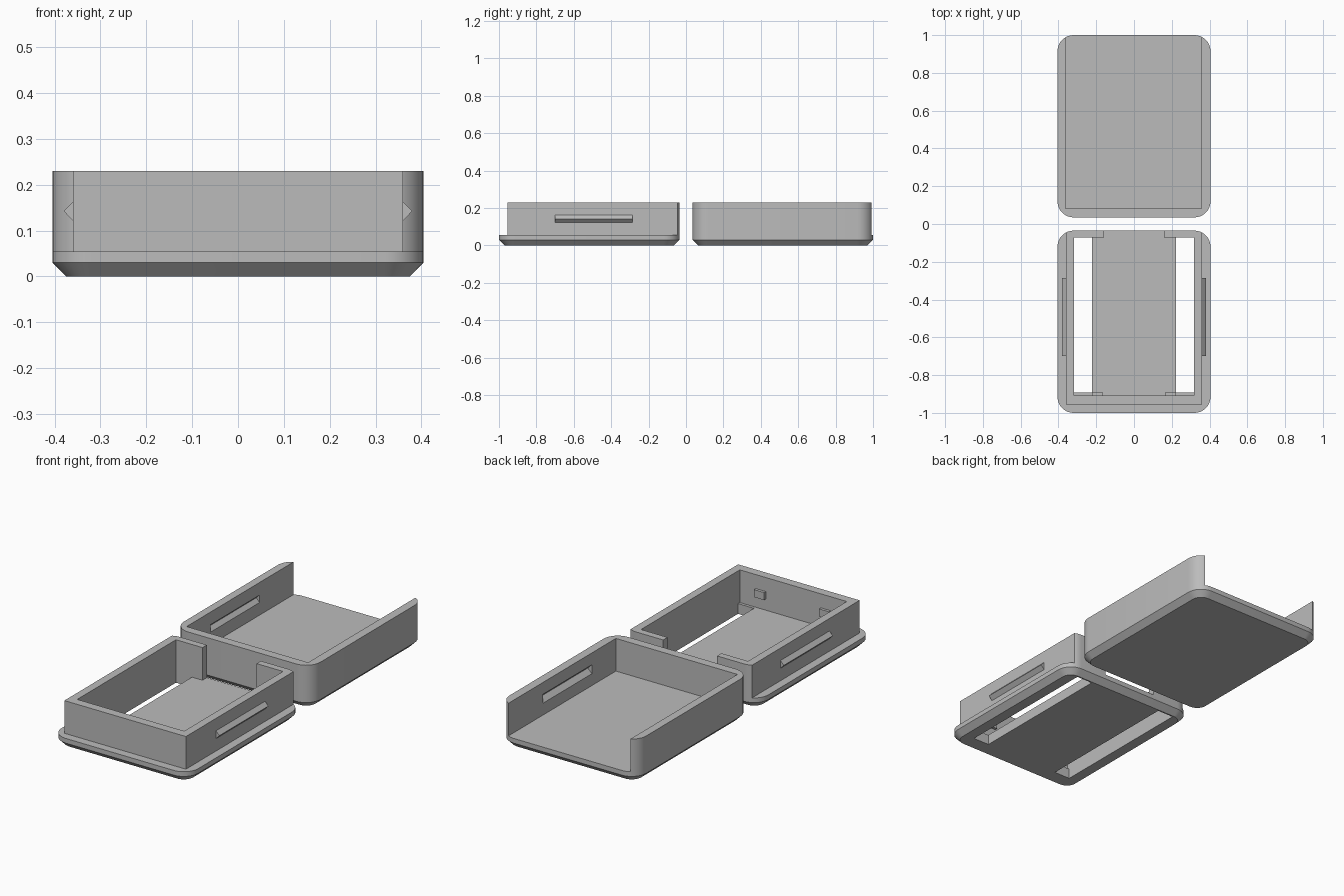
import bpy, bmesh, math

if "Cube" in bpy.data.objects:
    bpy.data.objects.remove(bpy.data.objects["Cube"])

grey = bpy.data.materials.new("plain_grey")
grey.diffuse_color = (0.5, 0.5, 0.5, 1)
grey.use_nodes = True
grey.node_tree.nodes["Principled BSDF"].inputs["Base Color"].default_value = grey.diffuse_color

X, Y0, Y1 = 0.405, 0.035, 1.0      # half width and length range of each half
YC, HY = (Y0 + Y1) / 2, (Y1 - Y0) / 2
FLOOR, TOP, R, CH = 0.055, 0.23, 0.085, 0.03


def make(name, bm):
    bmesh.ops.recalc_face_normals(bm, faces=bm.faces)
    me = bpy.data.meshes.new(name)
    bm.to_mesh(me)
    bm.free()
    me.materials.append(grey)
    ob = bpy.data.objects.new(name, me)
    bpy.context.collection.objects.link(ob)
    return ob


def loft(name, rings):
    """Closed solid through a stack of matching rings."""
    bm = bmesh.new()
    vs = [[bm.verts.new(p) for p in ring] for ring in rings]
    n = len(vs[0])
    bm.faces.new(vs[0])
    bm.faces.new(vs[-1])
    for a, b in zip(vs, vs[1:]):
        for i in range(n):
            j = (i + 1) % n
            bm.faces.new((a[i], a[j], b[j], b[i]))
    return make(name, bm)


def box(name, x0, x1, y0, y1, z0, z1):
    base = [(x0, y0), (x1, y0), (x1, y1), (x0, y1)]
    return loft(name, [[(x, y, z) for x, y in base] for z in (z0, z1)])


def ridge(name, s, y0, y1, tip, root, half):
    """Triangular bar along y, pointing outward on side s."""
    prof = [(s * root, 0.1425 - half), (s * tip, 0.1425), (s * root, 0.1425 + half)]
    return loft(name, [[(x, y, z) for x, z in prof] for y in (y0, y1)])


def rounded(inset, z, yc):
    """Rounded rectangle outline at height z."""
    r, pts = R - inset, []
    for k, (sx, sy) in enumerate([(1, 1), (-1, 1), (-1, -1), (1, -1)]):
        for i in range(9):
            a = math.pi / 2 * (k + i / 8)
            pts.append((sx * (X - R) + r * math.cos(a),
                        yc + sy * (HY - R) + r * math.sin(a), z))
    return pts


def body(name, yc):
    return loft(name, [rounded(CH, 0, yc), rounded(0, CH, yc), rounded(0, TOP, yc)])


def cut(ob, cutter):
    m = ob.modifiers.new("cut", 'BOOLEAN')
    m.operation, m.solver, m.object = 'DIFFERENCE', 'EXACT', cutter
    bpy.context.view_layer.objects.active = ob
    bpy.ops.object.modifier_apply(modifier=m.name)
    bpy.data.objects.remove(cutter, do_unlink=True)


def smooth(ob):
    bpy.ops.object.select_all(action='DESELECT')
    ob.select_set(True)
    bpy.context.view_layer.objects.active = ob
    bpy.ops.object.shade_smooth_by_angle()


# Cover: rounded shell, open at the back, with snap grooves inside
cover = body("cover_shell", YC)
cut(cover, box("cavity", -0.362, 0.358, 0.082, 1.2, FLOOR, 0.5))
for s in (-1, 1):
    cut(cover, ridge("groove", s, 0.285, 0.7, 0.382, 0.335, 0.047))
smooth(cover)

# Tray: same base, walls stepped in on the front and sides
tray = body("tray_shell", -YC)
for s in (-1, 1):
    a, b = sorted((s * 0.36, s * 0.6))
    cut(tray, box("side_step", a, b, -1.2, 0.2, FLOOR, 0.5))
cut(tray, box("front_step", -0.7, 0.7, -1.2, -0.955, FLOOR, 0.5))
cut(tray, box("cavity", -0.317, 0.317, -0.908, -0.072, FLOOR, 0.5))
cut(tray, box("rear_gap", -0.16, 0.16, -0.1, 0.2, FLOOR, 0.5))
for s in (-1, 1):
    a, b = sorted((s * 0.222, s * 0.317))
    cut(tray, box("slot", a, b, -0.893, -0.072, -0.1, 0.1))
smooth(tray)

# Snap ridges on the tray sides and small clips on its front wall
for s, side in ((-1, "left"), (1, "right")):
    ridge(side + "_snap_ridge", s, -0.7, -0.285, 0.38, 0.34, 0.042)
    a, b = sorted((s * 0.163, s * 0.222))
    box(side + "_board_clip", a, b, -0.92, -0.893, 0.115, 0.155)
